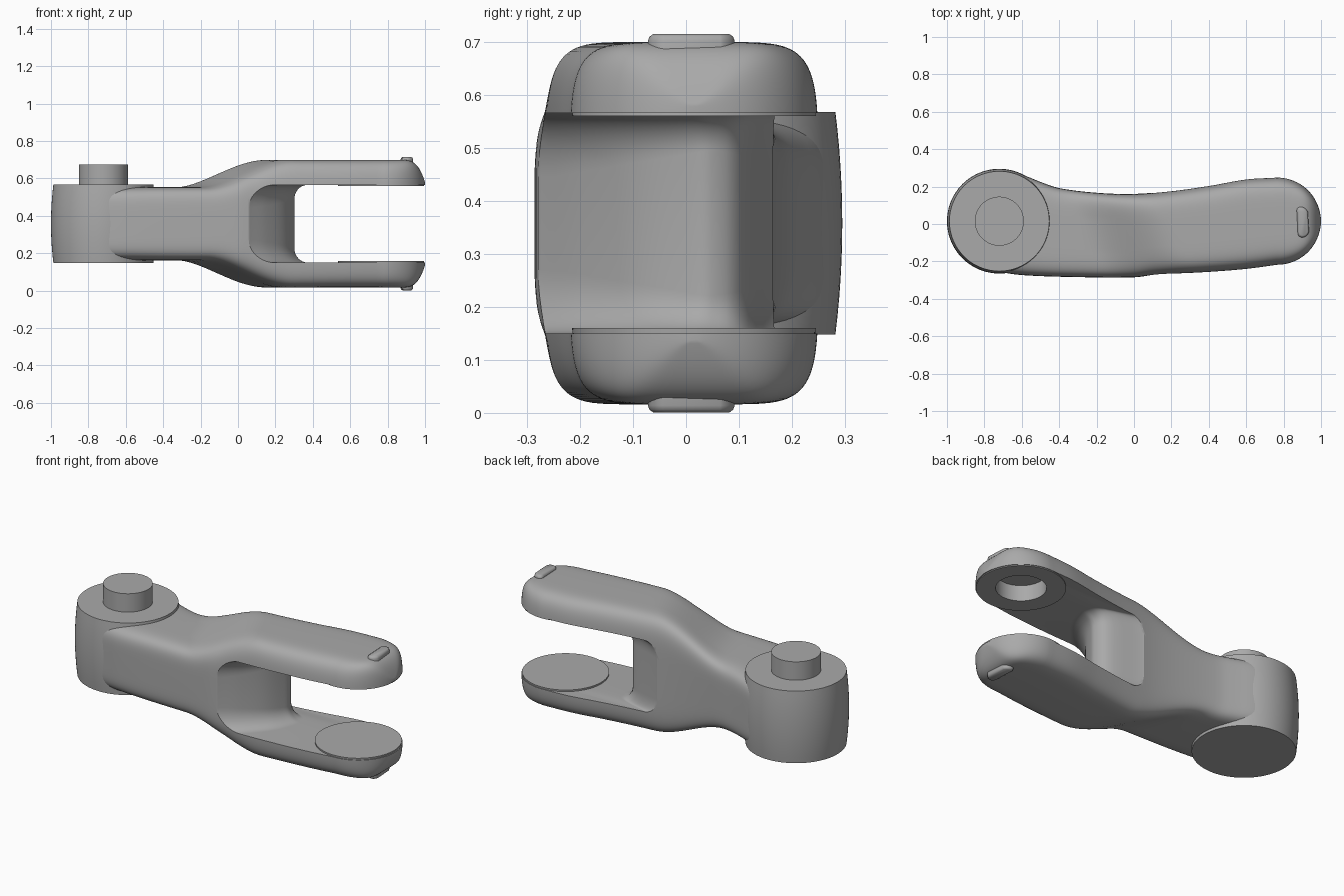
import bpy, bmesh, math

MID = 0.358                      # height of the symmetry plane
HUB, TIP = (-0.72, 0.015), (0.765, 0.015)
TIP_R = 0.235

cube = bpy.data.objects.get("Cube")
if cube:
    bpy.data.objects.remove(cube, do_unlink=True)

grey = bpy.data.materials.new("satin_grey")
grey.use_nodes = True
COLOUR = (0.4, 0.4, 0.4, 1)
grey.diffuse_color = COLOUR
grey.node_tree.nodes["Principled BSDF"].inputs["Base Color"].default_value = COLOUR


def loft(name, rings, angle=35):
    """Skin a list of equal-length closed rings and cap both ends."""
    bm = bmesh.new()
    rows = [[bm.verts.new(p) for p in ring] for ring in rings]
    n = len(rows[0])
    for a, b in zip(rows, rows[1:]):
        for i in range(n):
            j = (i + 1) % n
            bm.faces.new((a[i], a[j], b[j], b[i]))
    bm.faces.new(rows[0][::-1])
    bm.faces.new(rows[-1])
    bmesh.ops.recalc_face_normals(bm, faces=bm.faces)
    mesh = bpy.data.meshes.new(name)
    bm.to_mesh(mesh)
    bm.free()
    mesh.materials.append(grey)
    obj = bpy.data.objects.new(name, mesh)
    bpy.context.collection.objects.link(obj)
    smooth(obj, angle)
    return obj


def smooth(obj, angle=35):
    bpy.ops.object.select_all(action='DESELECT')
    obj.select_set(True)
    bpy.context.view_layer.objects.active = obj
    bpy.ops.object.shade_smooth_by_angle(angle=math.radians(angle))


def turned(name, centre, profile, sides=96):
    """Round part about a vertical axis from (radius, z) pairs."""
    turn = [2 * math.pi * i / sides for i in range(sides)]
    return loft(name, [[(centre[0] + r * math.cos(a), centre[1] + r * math.sin(a), z)
                        for a in turn] for r, z in profile])


def cut(obj, cutter):
    mod = obj.modifiers.new("cut", 'BOOLEAN')
    mod.operation, mod.solver, mod.object = 'DIFFERENCE', 'EXACT', cutter
    bpy.context.view_layer.objects.active = obj
    while obj.modifiers[0] != mod:
        bpy.ops.object.modifier_move_up(modifier=mod.name)
    bpy.ops.object.modifier_apply(modifier=mod.name)


def curve(points, x):
    """Smooth interpolation through (x, value) pairs."""
    last = len(points) - 1
    i = max(k for k in range(last) if k == 0 or points[k][0] <= x)
    (x0, y0), (x1, y1) = points[i], points[i + 1]

    def slope(k):
        a, b = points[max(k - 1, 0)], points[min(k + 1, last)]
        return (b[1] - a[1]) / (b[0] - a[0])
    h = x1 - x0
    t = min(max((x - x0) / h, 0), 1)
    return ((1 + 2 * t) * (1 - t) ** 2 * y0 + t * (1 - t) ** 2 * h * slope(i)
            + t * t * (3 - 2 * t) * y1 + t * t * (t - 1) * h * slope(i + 1))


# Plan outline of the arm, back and front edges
BACK = [(-0.76, 0.27), (-0.66, 0.277), (-0.58, 0.257), (-0.5, 0.225), (-0.4, 0.192),
        (-0.2, 0.167), (0, 0.161), (0.2, 0.177), (0.4, 0.205), (0.6, 0.24), (0.765, 0.25)]
FRONT = [(-0.76, -0.25), (-0.6, -0.273), (-0.3, -0.284), (0, -0.285), (0.1, -0.274),
         (0.4, -0.258), (0.6, -0.242), (0.765, -0.22)]


def half_height(x, v):
    """Flares from the neck to the fork, earlier on the back side; dips at the tip."""
    t = min(max((x + 0.12 * v + 0.27) / 0.48, 0), 1)
    dip = 0.12 * max((x - 0.85) / 0.15, 0) ** 4
    return 0.196 + 0.146 * t * t * (3 - 2 * t) - dip


def arm_section(x, front, back, count=96, power=2 / 6):
    ring = []
    for i in range(count):
        a = 2 * math.pi * (i + 0.5) / count
        c, s = math.cos(a), math.sin(a)
        v = math.copysign(abs(c) ** power, c)
        w = math.copysign(abs(s) ** power, s)
        ring.append((x, (front + back) / 2 + v * (back - front) / 2,
                     MID + w * half_height(x, v)))
    return ring


# Forked arm body: straight run, then the rounded tip
sections = []
for i in range(60):
    x = -0.76 + (TIP[0] + 0.76) * i / 60
    sections.append(arm_section(x, curve(FRONT, x), curve(BACK, x)))
for i in range(25):
    a = math.radians(87) * i / 24
    reach = TIP_R * math.cos(a)
    sections.append(arm_section(TIP[0] + TIP_R * math.sin(a), TIP[1] - reach, TIP[1] + reach))
body = loft("forked_arm", sections)

# Slot between the prongs, with a bowed and filleted inner wall
WALL = [(-0.4, -0.07), (-0.29, 0.045), (-0.2, 0.15), (-0.1, 0.24), (0, 0.292),
        (0.05, 0.3), (0.11, 0.25), (0.165, 0.07), (0.3, -0.2)]


def slot_section(y, half=0.208):
    wall = curve(WALL, y)
    r = 0.07 + 0.05 * min(abs(y - 0.05) / 0.3, 1)
    ring = [(1.3, y, MID - half)]
    for sign in (-1, 1):
        arc = [math.radians(90) * k / 10 for k in range(11)]
        for a in (arc if sign < 0 else arc[::-1]):
            ring.append((wall + r - r * math.sin(a), y, MID + sign * (half - r + r * math.cos(a))))
    ring.append((1.3, y, MID + half))
    return ring


slot = loft("slot_cutter", [slot_section(-0.4 + 0.7 * i / 50) for i in range(51)])
cut(body, slot)

# Joint pads inside both prongs
upper_pad = turned("upper_joint_pad", TIP, [(0.23, 0.56), (0.226, 0.6)])
lower_pad = turned("lower_joint_pad", TIP, [(0.226, 0.12), (0.23, 0.16)])

# Blind socket in the upper prong
socket = turned("socket_cutter", TIP, [(0.13, 0.5), (0.13, 0.65)])
for part in (body, upper_pad):
    cut(part, socket)
    smooth(part)
for helper in (slot, socket):
    bpy.data.objects.remove(helper, do_unlink=True)

# Barrel hub and its pin
levels = [k / 6 for k in range(-6, 7)]
turned("hub", HUB, [(0.28 - 0.013 * k * k, MID + 0.21 * k) for k in levels])
turned("hub_pin", HUB, [(0.131, 0.5), (0.131, 0.675)])


# Small rounded catch on the outer face of each prong
def catch_ring(inset, z, bend=0.012):
    ring = []
    for i in range(40):
        a = 2 * math.pi * i / 40
        y = 0.05 * (1 if math.sin(a) > 0 else -1) + (0.032 - inset) * math.sin(a)
        x = 0.908 + (0.03 - inset) * math.cos(a) - bend * (y / 0.08) ** 2 - 0.05 * y
        ring.append((x, 0.01 + y, z))
    return ring


for name, sign in (("upper_catch", 1), ("lower_catch", -1)):
    steps = [(0, 0.3), (0, 0.344), (0.003, 0.352), (0.01, 0.357)]
    loft(name, [catch_ring(d, MID + sign * h) for d, h in steps], 50)
